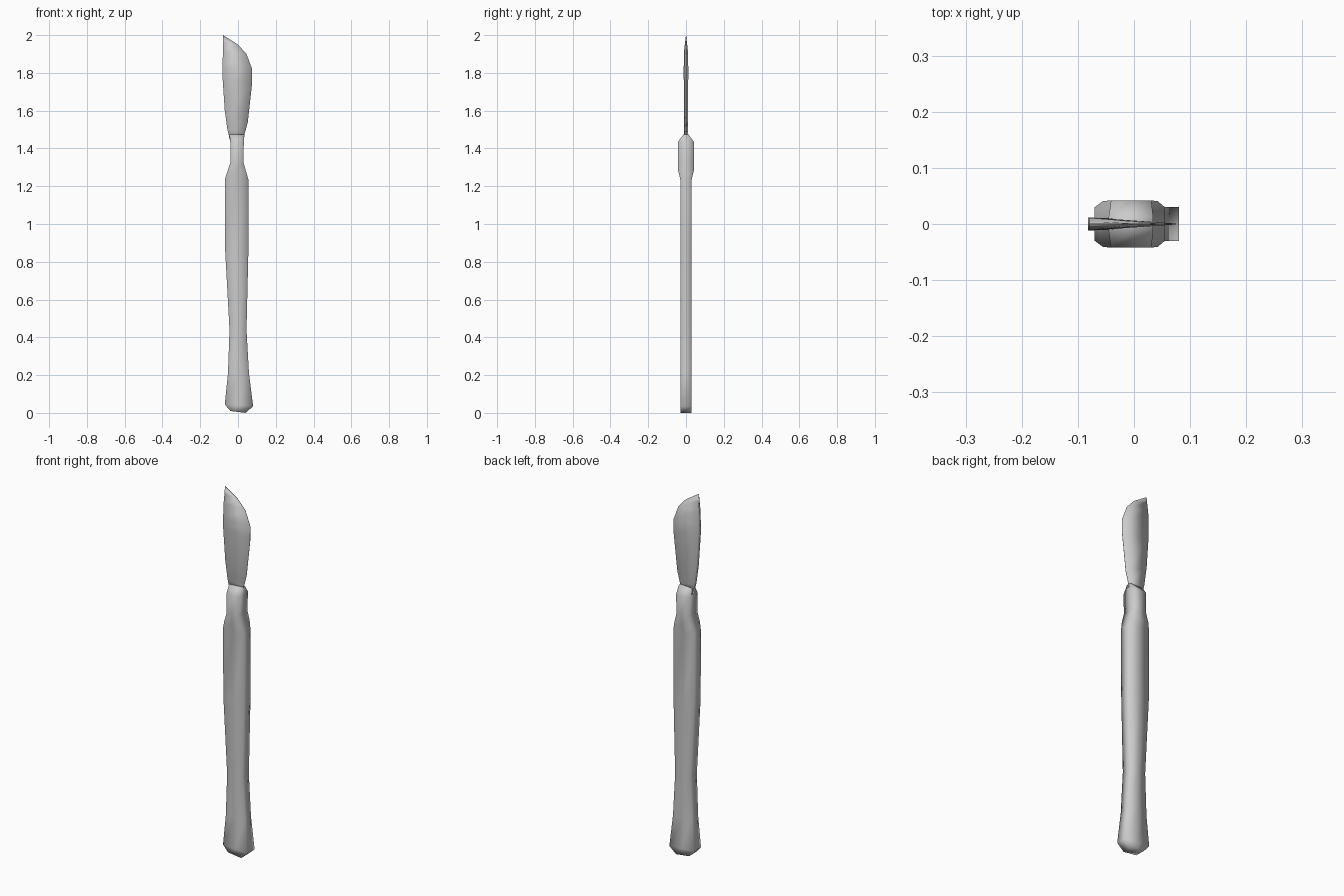
import bpy, bmesh

if "Cube" in bpy.data.objects:
    bpy.data.objects.remove(bpy.data.objects["Cube"])

steel = bpy.data.materials.new("satin_steel")
steel.diffuse_color = (0.6, 0.6, 0.6, 1)
steel.use_nodes = True
steel.node_tree.nodes["Principled BSDF"].inputs["Base Color"].default_value = steel.diffuse_color


def loft(name, rings):
    """Skin a list of equal-length rings and cap both ends."""
    bm = bmesh.new()
    loops = [[bm.verts.new(p) for p in ring] for ring in rings]
    n = len(loops[0])
    for a, b in zip(loops, loops[1:]):
        for i in range(n):
            j = (i + 1) % n
            bm.faces.new((a[i], a[j], b[j], b[i]))
    bm.faces.new(loops[0][::-1])
    bm.faces.new(loops[-1])
    bmesh.ops.remove_doubles(bm, verts=bm.verts, dist=0.0005)
    bmesh.ops.recalc_face_normals(bm, faces=bm.faces)
    for f in bm.faces:
        f.smooth = True
    me = bpy.data.meshes.new(name)
    bm.to_mesh(me)
    bm.free()
    me.materials.append(steel)
    ob = bpy.data.objects.new(name, me)
    bpy.context.collection.objects.link(ob)
    return ob


def slab(xl, zl, xr, zr, y):
    """Rectangular section with a centre line on the broad faces."""
    xm, zm = (xl + xr) / 2, (zl + zr) / 2
    return [(xl, -y, zl), (xm, -y, zm), (xr, -y, zr),
            (xr, y, zr), (xm, y, zm), (xl, y, zl)]


# Handle: flared foot, waist, grip, then the thicker blade collar
handle = [
    (-0.04, 0.01, 0.04, 0.0, 0.03),
    (-0.07, 0.045, 0.08, 0.035, 0.03),
    (-0.053, 0.21, 0.058, 0.21, 0.03),
    (-0.045, 0.44, 0.045, 0.44, 0.03),
    (-0.068, 0.86, 0.055, 0.86, 0.03),
    (-0.07, 1.235, 0.055, 1.235, 0.03),
    (-0.055, 1.28, 0.042, 1.28, 0.041),
    (-0.039, 1.33, 0.028, 1.33, 0.042),
    (-0.041, 1.435, 0.031, 1.435, 0.042),
    (-0.045, 1.475, 0.034, 1.475, 0.013),
]
loft("handle", [slab(*r) for r in handle])

# Blade: wedge sections from thick spine (left) to sharp edge (right)
blade = [
    (-0.042, 1.44, 0.03, 1.44, 0.011),
    (-0.056, 1.50, 0.036, 1.48, 0.011),
    (-0.070, 1.60, 0.052, 1.54, 0.011),
    (-0.082, 1.78, 0.074, 1.74, 0.012),
    (-0.082, 1.83, 0.075, 1.82, 0.012),
    (-0.080, 1.91, 0.045, 1.90, 0.011),
    (-0.079, 1.96, 0.0, 1.95, 0.005),
    (-0.079, 2.0, -0.079, 2.0, 0.0),
]
loft("blade", [[(xl, -y, zl), (xr, -0.0008, zr), (xr, 0.0008, zr), (xl, y, zl)]
               for xl, zl, xr, zr, y in blade])
